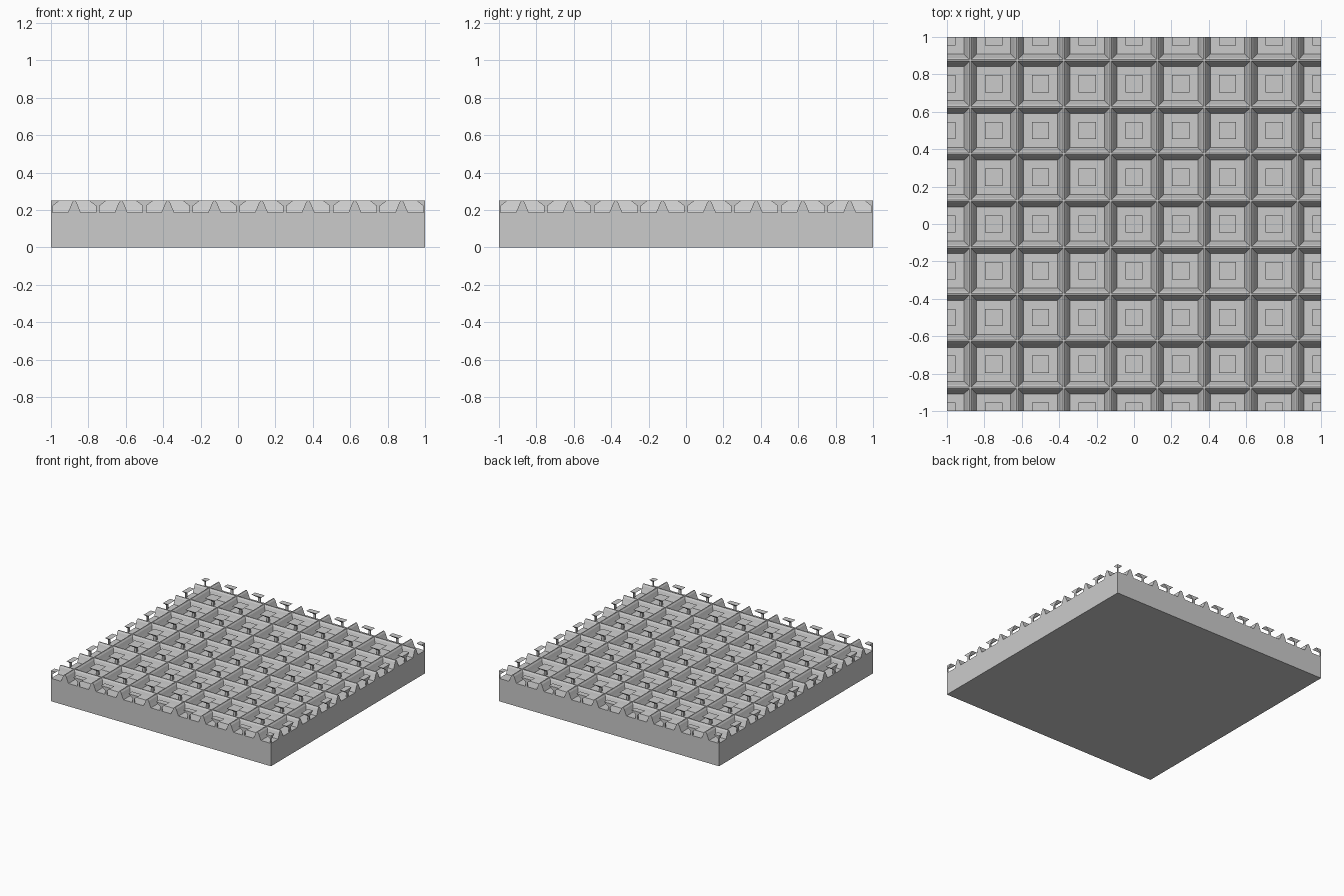
import bpy
import bmesh

SIZE = 1.0       # half width of the tile
PITCH = 0.25     # spacing of the pattern
FLOOR = 0.1875   # top of the solid slab
TOP = 0.25

cube = bpy.data.objects.get("Cube")
if cube:
    bpy.data.objects.remove(cube, do_unlink=True)

grey = bpy.data.materials.new("plain grey")
grey.use_nodes = True
grey.diffuse_color = (0.6, 0.6, 0.6, 1)
grey.node_tree.nodes["Principled BSDF"].inputs["Base Color"].default_value = grey.diffuse_color


def finish(name, bm):
    bmesh.ops.recalc_face_normals(bm, faces=bm.faces)
    mesh = bpy.data.meshes.new(name)
    bm.to_mesh(mesh)
    bm.free()
    mesh.materials.append(grey)
    obj = bpy.data.objects.new(name, mesh)
    bpy.context.collection.objects.link(obj)
    return obj


def loft(bm, rings):
    """Join rings of points into a closed solid."""
    rings = [[bm.verts.new(p) for p in ring] for ring in rings]
    for a, b in zip(rings, rings[1:]):
        for i in range(len(a)):
            j = (i + 1) % len(a)
            bm.faces.new((a[i], a[j], b[j], b[i]))
    bm.faces.new(rings[0])
    bm.faces.new(rings[-1])


def square(cx, cy, half, z):
    """Square ring, cut off at the sides of the tile."""
    def clip(v):
        return max(-SIZE, min(SIZE, v))
    corners = ((-1, -1), (1, -1), (1, 1), (-1, 1))
    return [(clip(cx + sx * half), clip(cy + sy * half), z) for sx, sy in corners]


# Solid slab
bm = bmesh.new()
loft(bm, [square(0, 0, SIZE, 0), square(0, 0, SIZE, FLOOR)])
finish("base_slab", bm)

# Crossing ridges with stepped slopes, around every cell
half_profile = [(0.034, FLOOR), (0.022, 0.215), (0.013, 0.238), (0.004, TOP)]
profile = half_profile + [(-d, z) for d, z in reversed(half_profile)]
for name, along_y in (("ridges_lengthwise", True), ("ridges_crosswise", False)):
    bm = bmesh.new()
    for k in range(8):
        centre = -SIZE + PITCH * (k + 0.5)
        rings = []
        for end in (-SIZE, SIZE):
            if along_y:
                rings.append([(centre + d, end, z) for d, z in profile])
            else:
                rings.append([(end, centre + d, z) for d, z in profile])
        loft(bm, rings)
    finish(name, bm)

# Thin square stems with flared flat heads, halved at the tile sides
stem_profile = [(0.0095, FLOOR), (0.0095, 0.222), (0.046, TOP)]
bm = bmesh.new()
for i in range(9):
    for j in range(9):
        x, y = -SIZE + PITCH * i, -SIZE + PITCH * j
        loft(bm, [square(x, y, half, z) for half, z in stem_profile])
finish("flared_studs", bm)
